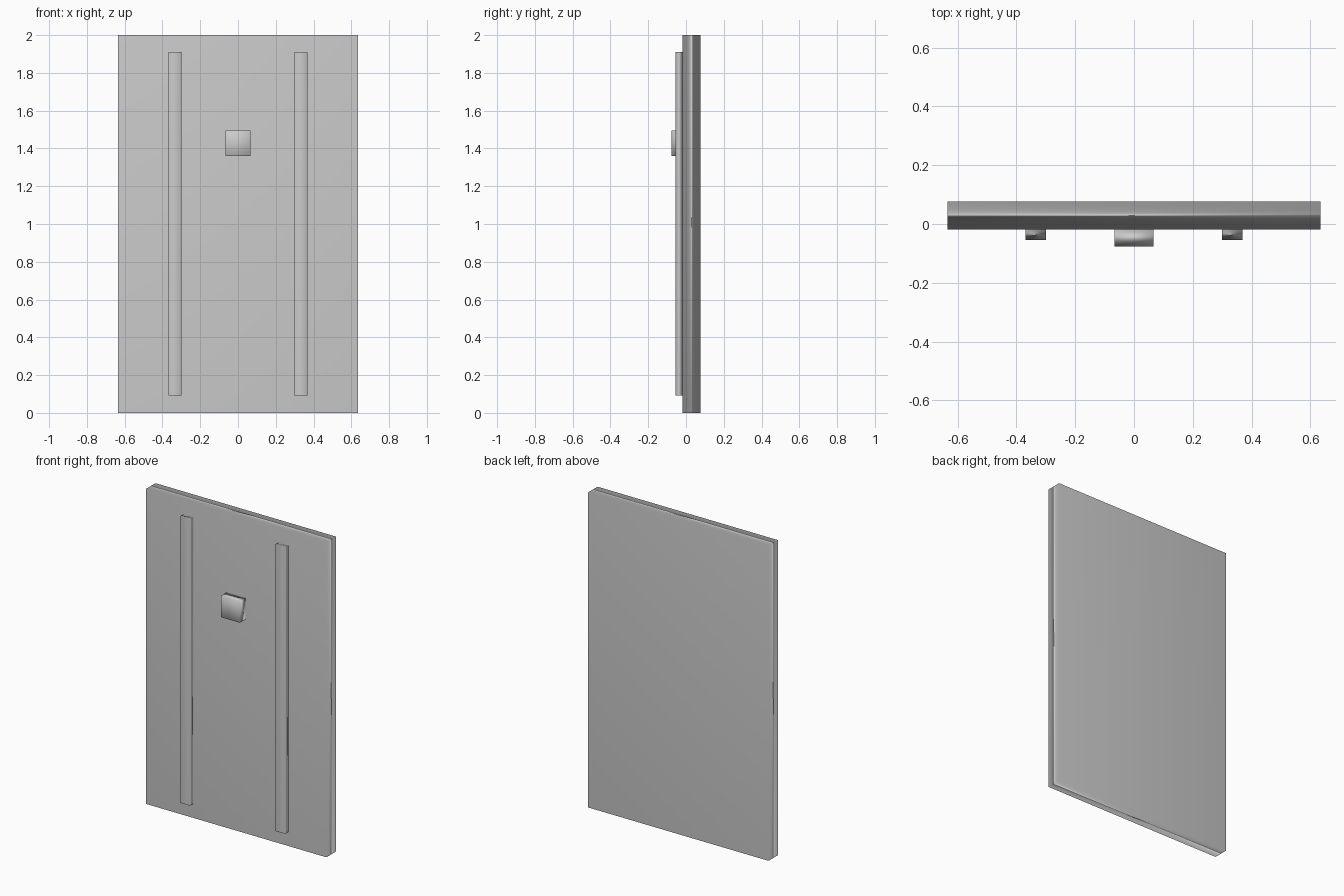
import bpy

cube = bpy.data.objects.get("Cube")
if cube:
    bpy.data.objects.remove(cube, do_unlink=True)

# Single plain grey finish
grey = bpy.data.materials.new("plain grey")
grey.use_nodes = True
colour = (0.6, 0.6, 0.6, 1)
grey.diffuse_color = colour
grey.node_tree.nodes["Principled BSDF"].inputs["Base Color"].default_value = colour


def box(name, low, high):
    """Soft-shaded box between two corners."""
    size = [b - a for a, b in zip(low, high)]
    centre = [(a + b) / 2 for a, b in zip(low, high)]
    bpy.ops.mesh.primitive_cube_add(size=1, location=centre)
    obj = bpy.context.object
    obj.name = name
    obj.scale = size
    bpy.ops.object.transform_apply(location=False, rotation=False, scale=True)
    bpy.ops.object.shade_smooth()
    # Large faces dominate the shading, so the panel stays flat
    weighted = obj.modifiers.new("weighted_normals", "WEIGHTED_NORMAL")
    weighted.mode = "FACE_AREA"
    obj.data.materials.append(grey)
    return obj


FRONT = -0.018  # front plane of the panel

# Main panel
box("panel", (-0.634, FRONT, 0), (0.634, 0.077, 2))

# Vertical strips on the front
for side, x in (("right", -0.334), ("left", 0.334)):
    box(side + "_strip", (x - 0.035, -0.055, 0.092), (x + 0.035, FRONT, 1.91))

# Square knob between the strips
box("knob", (-0.067, -0.077, 1.36), (0.067, FRONT, 1.494))
